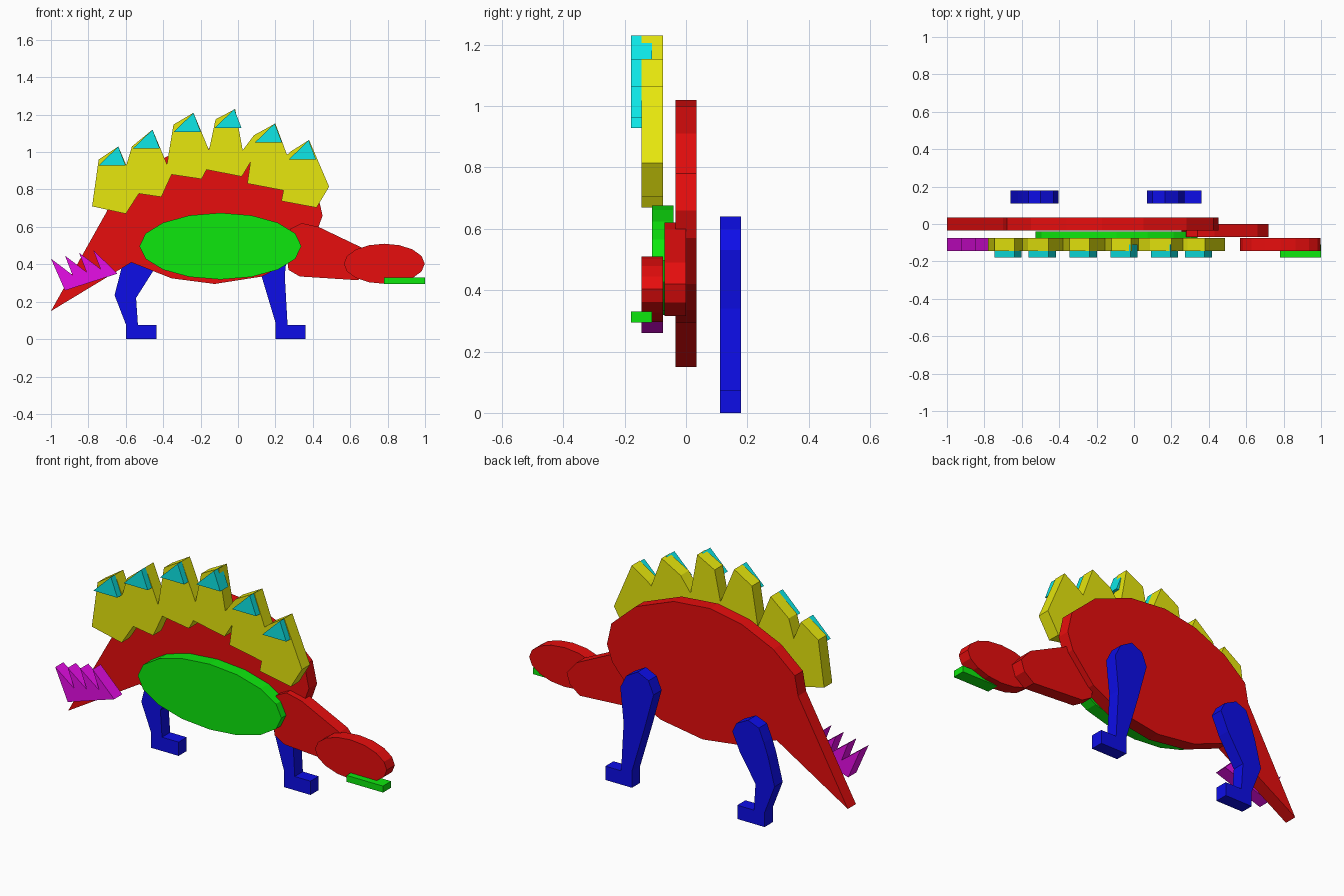
import bpy, bmesh, math

THICK = 0.07


def material(name, rgb):
    m = bpy.data.materials.new(name)
    m.diffuse_color = (*rgb, 1)
    return m


LO, HI = 0.004, 0.8
RED = material("red", (HI, LO, LO))
GREEN = material("green", (LO, HI, LO))
BLUE = material("blue", (LO, LO, HI))
YELLOW = material("yellow", (HI, HI, LO))
CYAN = material("cyan", (LO, HI, HI))
MAGENTA = material("magenta", (HI, LO, HI))


def slab(name, outline, y_front, mat):
    """Cut-out sheet: an x-z outline extruded backwards along y."""
    bm = bmesh.new()
    face = bm.faces.new([bm.verts.new((x, y_front, z)) for x, z in outline])
    ext = bmesh.ops.extrude_face_region(bm, geom=[face])
    verts = [v for v in ext["geom"] if isinstance(v, bmesh.types.BMVert)]
    bmesh.ops.translate(bm, verts=verts, vec=(0, THICK, 0))
    bmesh.ops.recalc_face_normals(bm, faces=bm.faces)
    mesh = bpy.data.meshes.new(name)
    bm.to_mesh(mesh)
    bm.free()
    mesh.materials.append(mat)
    obj = bpy.data.objects.new(name, mesh)
    bpy.context.collection.objects.link(obj)
    return obj


def ellipse(cx, cz, rx, rz, n=16):
    return [(cx + rx * math.cos(2 * math.pi * i / n),
             cz + rz * math.sin(2 * math.pi * i / n)) for i in range(n)]


# Body with pointed tail
slab("body", [(-1, .15), (-.57, .41), (-.355, .325), (-.125, .295), (.13, .335),
              (.29, .42), (.42, .57), (.452, .66), (.425, .78), (.28, .91),
              (.05, 1.0), (-.17, 1.02), (-.36, .985), (-.55, .90), (-.68, .79),
              (-.70, .685)], -.035, RED)

# Belly patch
slab("belly", ellipse(-.094, .497, .433, .178), -.11, GREEN)

# Neck, head and jaw
slab("neck", [(.34, .62), (.43, .60), (.66, .49), (.72, .42), (.70, .36),
              (.64, .315), (.33, .335), (.27, .37), (.255, .50), (.28, .59)],
     -.07, RED)
slab("head", ellipse(.782, .403, .216, .107), -.145, RED)
slab("jaw", [(.78, .295), (1, .295), (1, .33), (.78, .33)], -.18, GREEN)

# Row of back plates in one sheet
slab("back_plates", [(-.78, .71), (-.745, .96), (-.64, 1.03), (-.597, .93),
                     (-.567, 1.03), (-.457, 1.12), (-.38, .935), (-.345, 1.147),
                     (-.238, 1.21), (-.155, 1.01), (-.12, 1.175), (-.015, 1.23),
                     (.025, 1.01), (.085, 1.09), (.20, 1.153), (.262, .985),
                     (.285, 1.005), (.38, 1.065), (.487, .815), (.42, .703),
                     (.232, .738), (.243, .795), (.05, .832), (.066, .945),
                     (.02, .869), (-.168, .906), (-.195, .856), (-.355, .88),
                     (-.41, .76), (-.53, .778), (-.60, .67)], -.145, YELLOW)

# Triangular plate tips
for i, (x, z) in enumerate([(-.64, 1.03), (-.457, 1.12), (-.238, 1.21),
                            (-.02, 1.23), (.196, 1.153), (.378, 1.063)]):
    slab(f"plate_tip_{i + 1}", [(x - .106, z - .102), (x + .039, z - .102), (x, z)],
         -.18, CYAN)

# Tail spikes
spikes = [(-.925, .26), (-.645, .35)]
for i in reversed(range(4)):
    spikes.append((-1 + .075 * i, .43 + .016 * i))
    if i:
        spikes.append((-.96 + .075 * i, .327 + .016 * i))
slab("tail_spikes", spikes, -.145, MAGENTA)

# Legs
slab("hind_leg", [(-.405, .47), (-.43, .52), (-.50, .555), (-.565, .53),
                  (-.595, .46), (-.62, .39), (-.66, .235), (-.60, .08), (-.60, 0),
                  (-.435, 0), (-.435, .075), (-.535, .075), (-.545, .22),
                  (-.45, .37)], .11, BLUE)
slab("front_leg", [(.27, .53), (.235, .60), (.165, .64), (.10, .61), (.07, .54),
                   (.125, .34), (.20, .09), (.20, 0), (.36, 0), (.36, .075),
                   (.265, .075), (.25, .34)], .11, BLUE)
